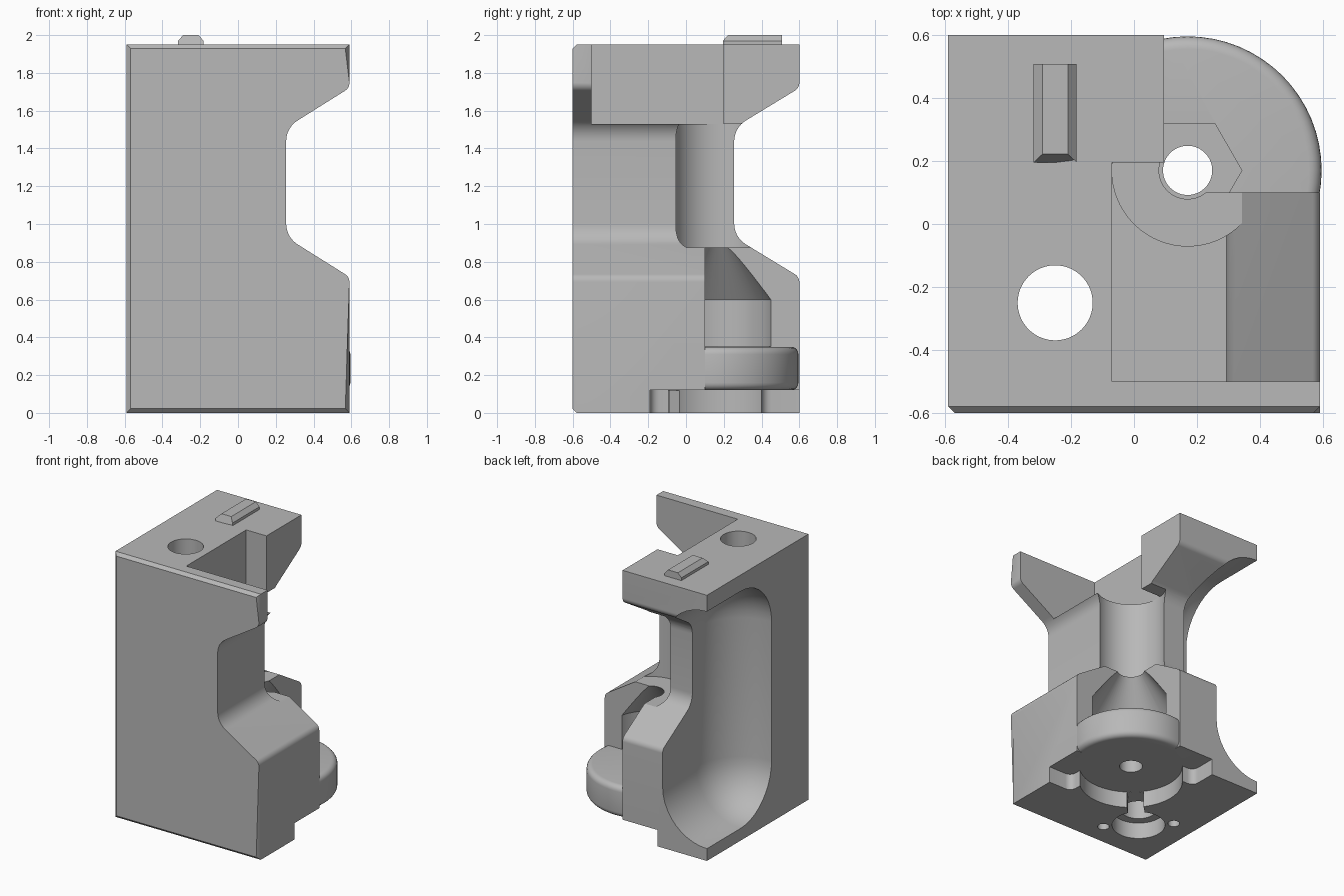
import bpy, bmesh, math
from mathutils import Vector

cube = bpy.data.objects.get("Cube")
if cube:
    bpy.data.objects.remove(cube, do_unlink=True)

grey = bpy.data.materials.new("light_grey")
grey.use_nodes = True
grey.diffuse_color = (0.48, 0.48, 0.48, 1)
grey.node_tree.nodes["Principled BSDF"].inputs["Base Color"].default_value = grey.diffuse_color

AXIS = 0.17      # shaft axis, same in x and y
POST = -0.25     # rod hole axis, same in x and y
TOP = 1.95


def make(name, bm):
    bmesh.ops.recalc_face_normals(bm, faces=bm.faces)
    mesh = bpy.data.meshes.new(name)
    bm.to_mesh(mesh)
    bm.free()
    obj = bpy.data.objects.new(name, mesh)
    mesh.materials.append(grey)
    bpy.context.collection.objects.link(obj)
    return obj


def rounded(points, steps=8):
    """Points are (u, v, radius); returns the outline with filleted corners."""
    out = []
    for i, (u, v, r) in enumerate(points):
        p = Vector((u, v))
        if r == 0:
            out.append(p)
            continue
        a = (Vector(points[i - 1][:2]) - p).normalized()
        b = (Vector(points[(i + 1) % len(points)][:2]) - p).normalized()
        half = a.angle(b) / 2
        centre = p + (a + b).normalized() * (r / math.sin(half))
        start = p + a * (r / math.tan(half)) - centre
        end = p + b * (r / math.tan(half)) - centre
        turn = start.angle_signed(end)
        for k in range(steps + 1):
            t = -turn * k / steps
            c, s = math.cos(t), math.sin(t)
            out.append(centre + Vector((c * start.x - s * start.y, s * start.x + c * start.y)))
    return out


def prism(name, outline, lo, hi, place, chamfer=0):
    """Extrude an outline from lo to hi; place maps (u, v, depth) to xyz."""
    bm = bmesh.new()
    first = [bm.verts.new(place(u, v, lo)) for u, v in outline]
    last = [bm.verts.new(place(u, v, hi)) for u, v in outline]
    face = bm.faces.new(first)
    bm.faces.new(last)
    for i in range(len(outline)):
        bm.faces.new((first[i - 1], first[i], last[i], last[i - 1]))
    if chamfer:
        bmesh.ops.bevel(bm, geom=list(face.edges), offset=chamfer, segments=1, affect='EDGES')
    return make(name, bm)


def box(name, x, y, z, bevel=0, vertical_only=False, segments=10):
    bm = bmesh.new()
    bmesh.ops.create_cube(bm, size=1)
    for v in bm.verts:
        v.co = [r[0] if c < 0 else r[1] for c, r in zip(v.co, (x, y, z))]
    if bevel:
        edges = [e for e in bm.edges
                 if not vertical_only or abs(e.verts[0].co.z - e.verts[1].co.z) > 0.01]
        bmesh.ops.bevel(bm, geom=edges, offset=bevel, segments=segments, affect='EDGES', profile=0.5)
    return make(name, bm)


def cylinder(name, x, y, r, z0, z1, r_top=None, sides=64, bevel=0, turn=0):
    bm = bmesh.new()
    bmesh.ops.create_cone(bm, cap_ends=True, segments=sides, radius1=r,
                          radius2=r if r_top is None else r_top, depth=z1 - z0)
    if bevel:
        rims = [e for e in bm.edges if abs(e.verts[0].co.z - e.verts[1].co.z) < 1e-5]
        bmesh.ops.bevel(bm, geom=rims, offset=bevel, segments=5, affect='EDGES', profile=0.5)
    c, s = math.cos(turn), math.sin(turn)
    for v in bm.verts:
        px, py, pz = v.co
        v.co = (x + c * px - s * py, y + s * px + c * py, pz + (z0 + z1) / 2)
    return make(name, bm)


def combine(target, tool, operation='DIFFERENCE'):
    mod = target.modifiers.new(tool.name, 'BOOLEAN')
    mod.operation, mod.object, mod.solver = operation, tool, 'EXACT'
    bpy.context.view_layer.objects.active = target
    bpy.ops.object.modifier_apply(modifier=mod.name)
    bpy.data.objects.remove(tool, do_unlink=True)


# Waisted silhouette, shared by the front and side directions
def silhouette(back, edge, floor, top):
    return rounded([(back, floor, 0), (edge, floor, 0), (edge, 0.72, 0.05), (0.255, 0.93, 0.13),
                    (0.255, 1.51, 0.13), (edge, 1.72, 0.05), (edge, top, 0), (back, top, 0)])


body = prism("bracket_body", silhouette(-0.59, 0.59, 0, TOP), -0.6, 0.8,
             lambda u, v, d: (u, d, v), chamfer=0.022)
combine(body, prism("side_shape", silhouette(-0.9, 0.6, -0.2, 2.2), -0.9, 0.9,
                    lambda u, v, d: (d, u, v)), 'INTERSECT')

# Open corner between the two arms, with the round flange set into it
combine(body, box("corner_opening", (0.095, 1.5), (0.1, 1.5), (-0.5, 2.5), 0.09, True))
combine(body, cylinder("flange", AXIS, AXIS, 0.425, 0.12, 0.35, bevel=0.04), 'UNION')

# Upper pocket and the shaft bore through the waist
combine(body, box("top_pocket", (-0.07, 1.5), (-0.5, 0.195), (1.53, 2.5)))
combine(body, cylinder("shaft_bore", AXIS, AXIS, 0.24, 0.875, 1.531))

# Flared nut clearance above the flange
combine(body, cylinder("nut_clearance", AXIS, AXIS, 0.29, 0.351, 0.6))
combine(body, cylinder("nut_flare", AXIS, AXIS, 0.29, 0.599, 0.876, r_top=0.09))

# Large rounded scoop in the outer left-hand wall
combine(body, box("side_scoop", (-1.6, -0.23), (-0.15, 1.6), (0.09, 1.83), 0.36))

# Underside recess with its two side openings
combine(body, cylinder("bottom_recess", AXIS, AXIS, 0.35, -0.2, 0.12))
combine(body, box("recess_mouth_x", (0.4, 1.2), (-0.19, 1.2), (-0.2, 0.12), 0.05, True, 5))
combine(body, box("recess_mouth_y", (-0.19, 1.2), (0.4, 1.2), (-0.2, 0.12), 0.05, True, 5))

# Shaft hole and hexagonal nut seat in the flange
combine(body, cylinder("shaft_hole", AXIS, AXIS, 0.078, 0.05, 0.5))
combine(body, cylinder("hex_seat", AXIS, AXIS, 0.172, 0.25, 0.45, sides=6, turn=math.pi / 2))

# Rod hole, counterbore, link slot and screw holes
combine(body, cylinder("rod_hole", POST, POST, 0.119, -0.2, 2.2))
combine(body, cylinder("counterbore", POST, POST, 0.18, -0.2, 0.12))
w = 0.04
slot = [(POST + w, POST - w), (w, -w), (-w, w), (POST - w, POST + w)]
combine(body, prism("link_slot", slot, -0.2, 0.119, lambda u, v, d: (u, v, d)))
for side in (-1, 1):
    combine(body, cylinder("screw_hole", POST + side * 0.17, POST - side * 0.17,
                           0.04, -0.2, 0.12, sides=24))

# Chamfered key on the top face
key_outline = [(-0.318, TOP - 0.02), (-0.182, TOP - 0.02), (-0.182, TOP + 0.02),
               (-0.21, 2.0), (-0.29, 2.0), (-0.318, TOP + 0.02)]
key = prism("top_key", key_outline, 0.195, 0.508, lambda u, v, d: (u, d, v))
for v in key.data.vertices:
    if v.co.y < 0.3 and v.co.z > 1.99:
        v.co.y = 0.222

for obj in (body, key):
    bpy.ops.object.select_all(action='DESELECT')
    obj.select_set(True)
    bpy.context.view_layer.objects.active = obj
    if obj == body:
        bpy.ops.object.shade_smooth_by_angle(angle=math.radians(30))
